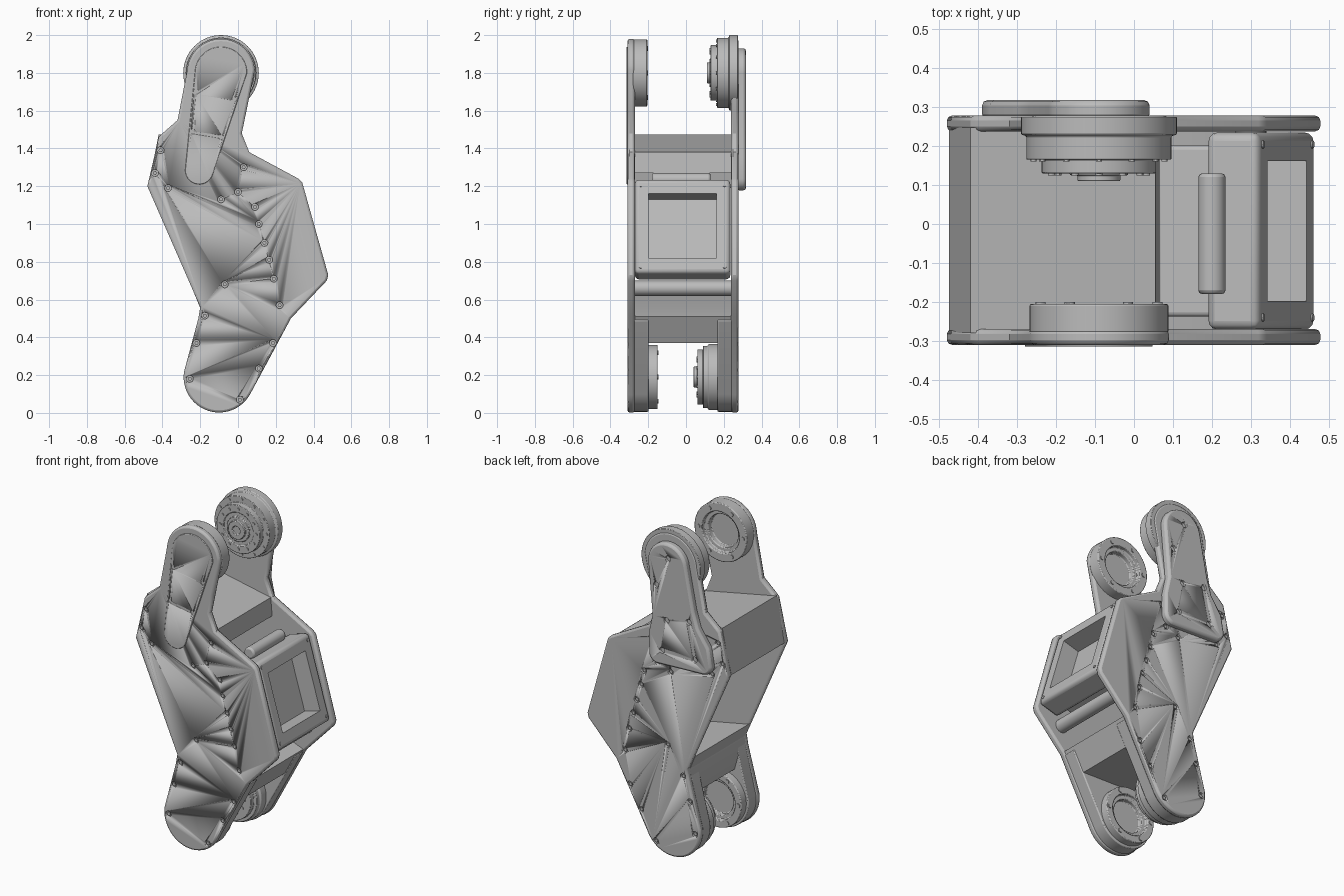
import bpy
import bmesh
from math import sin, cos, pi, radians
from mathutils import Matrix, Vector

cube = bpy.data.objects.get("Cube")
if cube:
    bpy.data.objects.remove(cube)

grey = bpy.data.materials.new("machined grey")
grey.use_nodes = True
grey.diffuse_color = (0.5, 0.5, 0.5, 1)
grey.node_tree.nodes["Principled BSDF"].inputs["Base Color"].default_value = grey.diffuse_color

TOP = (-0.09, 1.8)      # upper joint axis (x, z)
LOW = (-0.1, 0.19)      # lower joint axis
FRONT, BACK = -0.31, 0.278
PLATE = 0.04


def finish(name, bm, bevel=0.0, segments=2):
    bmesh.ops.recalc_face_normals(bm, faces=bm.faces)
    mesh = bpy.data.meshes.new(name)
    bm.to_mesh(mesh)
    bm.free()
    obj = bpy.data.objects.new(name, mesh)
    bpy.context.collection.objects.link(obj)
    mesh.materials.append(grey)
    if bevel:
        mod = obj.modifiers.new("edge", "BEVEL")
        mod.width, mod.segments = bevel, segments
        mod.limit_method, mod.angle_limit = "ANGLE", radians(62)
    bpy.ops.object.select_all(action="DESELECT")
    obj.select_set(True)
    bpy.context.view_layer.objects.active = obj
    bpy.ops.object.shade_smooth_by_angle(angle=radians(30))
    return obj


def arc(centre, r, start, end, n=24):
    steps = [radians(start + (end - start) * i / n) for i in range(n + 1)]
    return [(centre[0] + r * cos(a), centre[1] + r * sin(a)) for a in steps]


def add_prism(bm, outline, y0, y1):
    face = bm.faces.new([bm.verts.new((x, y0, z)) for x, z in outline])
    out = bmesh.ops.extrude_face_region(bm, geom=[face])
    moved = [v for v in out["geom"] if isinstance(v, bmesh.types.BMVert)]
    bmesh.ops.translate(bm, verts=moved, vec=(0, y1 - y0, 0))


def prism(name, outline, y0, y1, bevel=0.0):
    bm = bmesh.new()
    add_prism(bm, outline, y0, y1)
    return finish(name, bm, bevel)


def lathe(name, centre, profile, bevel=0.005):
    # profile of (radius, y), turned around a y axis
    bm = bmesh.new()
    pts = [bm.verts.new((r, y, 0)) for r, y in profile]
    edges = [bm.edges.new(pair) for pair in zip(pts, pts[1:])]
    bmesh.ops.spin(bm, geom=pts + edges, cent=(0, 0, 0), axis=(0, 1, 0),
                   angle=2 * pi, steps=64, use_merge=True)
    bmesh.ops.remove_doubles(bm, verts=bm.verts, dist=0.0005)
    bmesh.ops.translate(bm, verts=bm.verts, vec=(centre[0], 0, centre[1]))
    return finish(name, bm, bevel)


def cut(obj, cutter):
    cutter.hide_render = True
    cutter.hide_set(True)
    mod = obj.modifiers.new("cut", "BOOLEAN")
    mod.object, mod.solver = cutter, "EXACT"


def block(name, size, offset, matrix, bevel, segments=3):
    bm = bmesh.new()
    bmesh.ops.create_cube(bm, size=1)
    bmesh.ops.scale(bm, verts=bm.verts, vec=size)
    bmesh.ops.translate(bm, verts=bm.verts, vec=offset)
    bm.transform(matrix)
    return finish(name, bm, bevel, segments)


# Side plates: upper arm, wide body and lower leg in one outline
plate_outline = (
    arc(TOP, 0.18, 5, 177)
    + [(-0.32, 1.55), (-0.4, 1.48), (-0.42, 1.46), (-0.48, 1.2), (-0.2, 0.56), (-0.21, 0.5)]
    + arc(LOW, 0.188, 172, 330)
    + [(0.28, 0.5), (0.47, 0.7), (0.478, 0.73), (0.34, 1.22), (0.32, 1.24),
       (0.06, 1.38), (0.02, 1.48), (0.045, 1.6)])
leg_outline = (arc(LOW, 0.184, 172, 330) + [(0.27, 0.49), (0.1, 0.55), (-0.2, 0.55), (-0.21, 0.5)])

screws = [(-0.41, 1.39), (-0.44, 1.27), (-0.37, 1.19), (-0.09, 1.13), (0, 1.17), (0.03, 1.3),
          (0.09, 1.09), (0.11, 1), (0.14, 0.9), (0.165, 0.81), (0.19, 0.71), (0.22, 0.57),
          (-0.07, 0.68), (-0.175, 0.515), (-0.22, 0.37), (0.185, 0.37), (-0.255, 0.18),
          (0.11, 0.235), (0.01, 0.07)]
arm_screws = [(-0.22, 1.7), (-0.02, 1.66), (-0.24, 1.49), (-0.09, 1.46)]


def screw_cutter(name, points, y, r=0.018, depth=0.014):
    bm = bmesh.new()
    for p in points:
        add_prism(bm, arc(p, r, 0, 345, 23), y - depth, y + depth)
    return finish(name, bm)


for side, y, inward in (("front", FRONT, 1), ("back", BACK, -1)):
    plate = prism(side + "_plate", plate_outline, y, y + inward * PLATE, 0.012)
    cut(plate, screw_cutter(side + "_screw_cutter", screws, y))
    prism(side + "_leg", leg_outline, y + inward * 0.03, y + inward * 0.112, 0.006)
    heads = bmesh.new()
    for p in screws:
        add_prism(heads, arc(p, 0.011, 0, 300, 5), y + inward * 0.004, y + inward * 0.015)
    finish(side + "_screw_heads", heads)

# Raised front panel on the upper arm
panel = prism("front_arm_panel",
              arc(TOP, 0.138, 0, 174) + arc((-0.205, 1.285), 0.075, 180, 345, 14),
              FRONT - 0.005, FRONT + 0.01, 0.003)
cut(panel, screw_cutter("panel_screw_cutter", arm_screws, FRONT - 0.005, 0.013, 0.008))

# Rear arm cover, wider at its foot
cover = prism("rear_arm_cover",
              arc(TOP, 0.13, 0, 172)
              + [(-0.27, 1.56), (-0.3, 1.46), (-0.37, 1.36)]
              + arc((-0.33, 1.25), 0.06, 180, 262, 8)
              + arc((-0.03, 1.24), 0.063, 280, 360, 8) + [(0.034, 1.36), (0.01, 1.47)],
              BACK - 0.01, BACK + 0.04, 0.014)
cut(cover, screw_cutter("cover_screw_cutter", arm_screws[1:] + [(-0.1, 1.84), (-0.28, 1.27), (-0.06, 1.27)],
                        BACK + 0.04))

# Joint bearings and hubs
lathe("upper_bearing_ring", TOP, [(0, -0.28), (0.178, -0.28), (0.178, -0.205), (0.125, -0.205),
      (0.125, -0.23), (0.1, -0.23), (0.1, -0.262), (0, -0.262)])
lathe("upper_drive_hub", TOP, [(0, 0.275), (0.2, 0.275), (0.2, 0.23), (0.186, 0.225), (0.186, 0.165),
      (0.147, 0.165), (0.147, 0.13), (0.1, 0.13), (0.1, 0.137), (0.075, 0.137), (0.075, 0.125),
      (0.055, 0.125), (0.055, 0.11), (0.025, 0.11), (0.025, 0.12), (0, 0.12)], 0.003)
lathe("lower_bearing_ring", LOW, [(0, -0.21), (0.17, -0.21), (0.17, -0.15), (0.125, -0.15),
      (0.125, -0.17), (0.1, -0.17), (0.1, -0.196), (0, -0.196)])
lathe("lower_drive_hub", LOW, [(0, 0.18), (0.175, 0.18), (0.175, 0.12), (0.165, 0.115), (0.165, 0.09),
      (0.145, 0.09), (0.145, 0.06), (0.055, 0.06), (0.055, 0.04), (0.025, 0.04), (0.025, 0.05),
      (0, 0.05)], 0.003)


# Bolt circles on the joints
def bolt_circle(name, centre, r, y, count, size):
    bm = bmesh.new()
    for p in arc(centre, r, 0, 360 - 360 / count, count - 1):
        add_prism(bm, arc(p, size, 0, 330, 11), y - 0.005, y + 0.005)
    finish(name, bm)


bolt_circle("upper_hub_bolts", TOP, 0.122, 0.13, 12, 0.009)
bolt_circle("upper_hub_outer_bolts", TOP, 0.168, 0.165, 12, 0.008)
bolt_circle("lower_hub_bolts", LOW, 0.1, 0.06, 12, 0.009)
bolt_circle("upper_ring_bolts", TOP, 0.15, -0.205, 6, 0.013)
bolt_circle("lower_ring_bolts", LOW, 0.148, -0.15, 6, 0.013)

# Cross members between the plates
INNER_F, INNER_B = FRONT + 0.03, BACK - 0.03
prism("upper_bridge", [(-0.42, 1.475), (0.055, 1.38), (0.065, 1.27), (0.02, 1.27), (0.01, 1.34),
      (-0.39, 1.42), (-0.44, 1.19), (-0.475, 1.2)], INNER_F, INNER_B)
prism("lower_bridge", [(-0.235, 0.64), (-0.2, 0.555), (-0.215, 0.47), (-0.19, 0.38), (0.2, 0.37),
      (0.275, 0.51), (0.12, 0.57)], INNER_F, INNER_B)
prism("lower_round_bar", arc((0.3, 0.66), 0.04, 0, 345, 23), INNER_F, INNER_B)
prism("upper_round_bar", arc((0.2, 1.235), 0.035, 0, 345, 23), -0.18, 0.13, 0.01)

# Tilted housing with a recessed window on its outer face
tilt = Matrix.Translation(Vector((0.393, -0.018, 0.99))) @ Matrix.Rotation(radians(-16.4), 4, "Y")
housing = block("housing", (0.14, 0.505, 0.52), (-0.07, 0, 0), tilt, 0.022)
cut(housing, block("window_cutter", (0.22, 0.36, 0.355), (0, 0, 0), tilt, 0))
block("housing_core", (0.16, 0.44, 0.4), (-0.21, 0, 0), tilt, 0.012)
corner_bolts = bmesh.new()
for sy in (-1, 1):
    for sz in (-1, 1):
        spot = tilt @ Matrix.Translation(Vector((0, sy * 0.222, sz * 0.225)))
        bmesh.ops.create_cone(corner_bolts, cap_ends=True, segments=12, radius1=0.01, radius2=0.01,
                              depth=0.008, matrix=spot @ Matrix.Rotation(pi / 2, 4, "Y"))
finish("housing_corner_bolts", corner_bolts)
